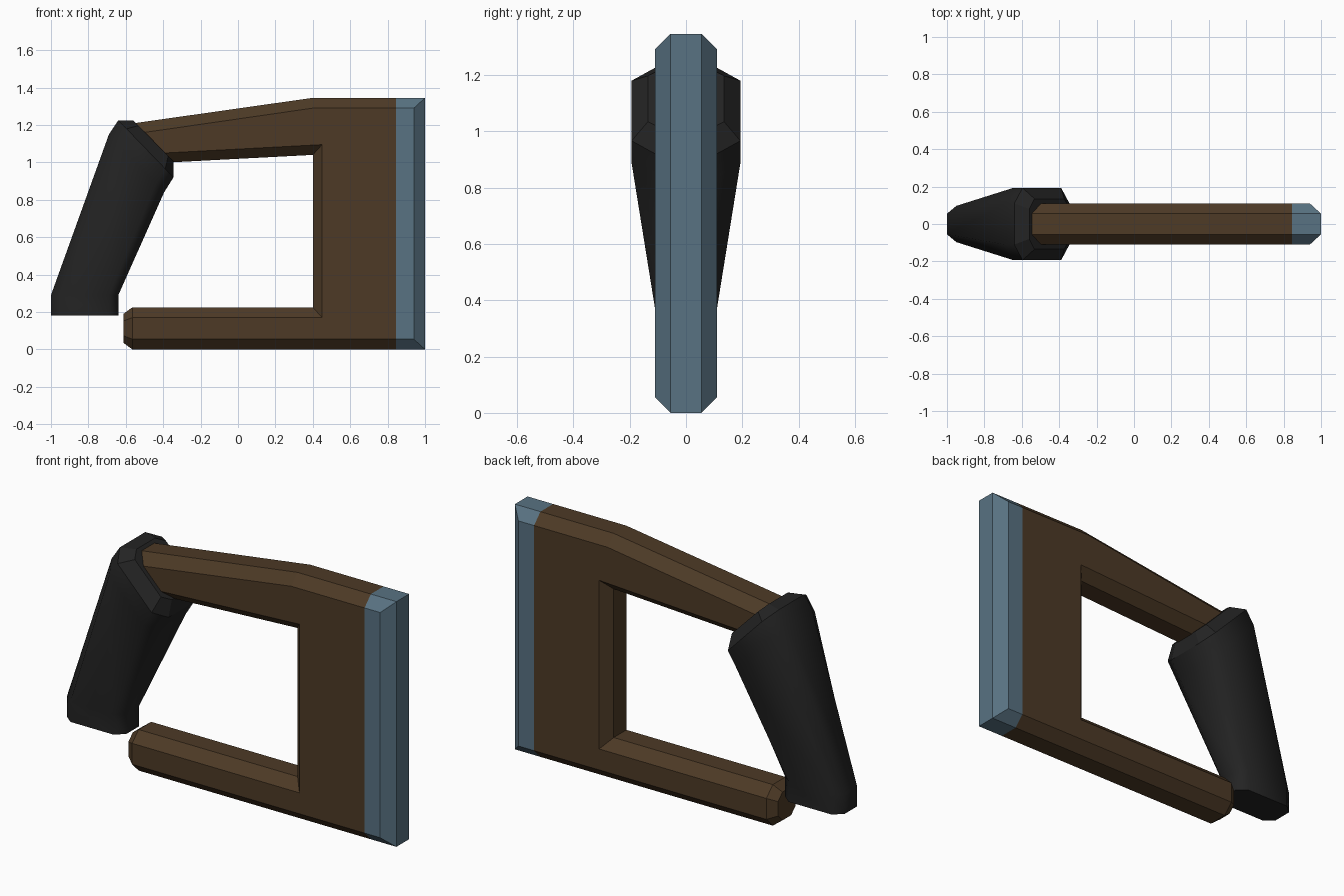
import bpy, bmesh

if "Cube" in bpy.data.objects:
    bpy.data.objects.remove(bpy.data.objects["Cube"])


def material(name, rgb):
    m = bpy.data.materials.new(name)
    m.diffuse_color = (*rgb, 1)
    m.use_nodes = True
    m.node_tree.nodes["Principled BSDF"].inputs["Base Color"].default_value = m.diffuse_color
    return m


def make_object(name, bm, mats):
    bmesh.ops.recalc_face_normals(bm, faces=bm.faces)
    me = bpy.data.meshes.new(name)
    bm.to_mesh(me)
    bm.free()
    for m in mats:
        me.materials.append(m)
    ob = bpy.data.objects.new(name, me)
    bpy.context.collection.objects.link(ob)
    return ob


def skin(bm, rings):
    """Join successive closed rings of points with quads and cap both ends."""
    rows = [[bm.verts.new(p) for p in ring] for ring in rings]
    n = len(rows[0])
    bands = []
    for a, b in zip(rows, rows[1:]):
        bands.append([bm.faces.new((a[i], a[(i + 1) % n], b[(i + 1) % n], b[i]))
                      for i in range(n)])
    bm.faces.new(rows[0])
    bm.faces.new(rows[-1])
    return bands


brown = material("dark brown", (0.074, 0.042, 0.019))
steel = material("steel blue", (0.098, 0.168, 0.223))
black = material("soft black", (0.017, 0.017, 0.017))

# Frame: C-shaped outline with chamfered long edges (outer edge / inset edge)
outer = [(1, 0), (1, 1.345), (0.4, 1.345), (-0.6, 1.203), (-0.42, 0.997),
         (0.4, 1.04), (0.4, 0.225), (-0.565, 0.225), (-0.565, 0)]
inset = [(0.94, 0.055), (0.94, 1.29), (0.4, 1.29), (-0.57, 1.15), (-0.47, 1.046),
         (0.45, 1.095), (0.45, 0.17), (-0.565, 0.17), (-0.565, 0.055)]
bm = bmesh.new()
skin(bm, [[(x, y, z) for x, z in pts] for y, pts in
          ((-0.11, inset), (-0.055, outer), (0.055, outer), (0.11, inset))])

# Steel edge: split off the right-hand strip
bmesh.ops.bisect_plane(bm, geom=bm.verts[:] + bm.edges[:] + bm.faces[:],
                       plane_co=(0.845, 0, 0), plane_no=(1, 0, 0))
for f in bm.faces:
    f.material_index = 1 if f.calc_center_median().x > 0.846 else 0

# Tapered tip of the lower bar
tip = [f for f in bm.faces if all(v.co.x < -0.56 and v.co.z < 0.3 for v in f.verts)]
end = bmesh.ops.dissolve_faces(bm, faces=tip)["region"]
ext = bmesh.ops.extrude_face_region(bm, geom=end)["geom"]
bmesh.ops.delete(bm, geom=[f for f in end if f.is_valid], context='FACES_ONLY')
for v in (g for g in ext if isinstance(g, bmesh.types.BMVert)):
    v.co.x -= 0.047
    v.co.y *= 0.69
    v.co.z = 0.1125 + (v.co.z - 0.1125) * 0.69
make_object("frame", bm, [brown, steel])


# Handle: octagonal rings, each spanning from a back point to a front point
def octagon(back, front, width, end_width, corner):
    def at(t, y):
        return (back[0] + (front[0] - back[0]) * t, y,
                back[1] + (front[1] - back[1]) * t)
    half = [(0, end_width), (corner, width), (1 - corner, width), (1, end_width)]
    return [at(t, y) for t, y in half] + [at(t, -y) for t, y in reversed(half)]


bm = bmesh.new()
bands = skin(bm, [
    octagon((-1, 0.18), (-0.64, 0.18), 0.097, 0.055, 0.14),
    octagon((-1, 0.29), (-0.64, 0.29), 0.097, 0.055, 0.14),
    octagon((-0.69, 1.15), (-0.395, 0.84), 0.193, 0.11, 0.15),
    octagon((-0.64, 1.225), (-0.345, 0.92), 0.193, 0.11, 0.15),
    octagon((-0.56, 1.225), (-0.345, 1.005), 0.135, 0.08, 0.13),
])
# Smooth grip, flat bevel and end faces
for band in bands[:3]:
    for f in band:
        f.smooth = True
make_object("handle", bm, [black])
